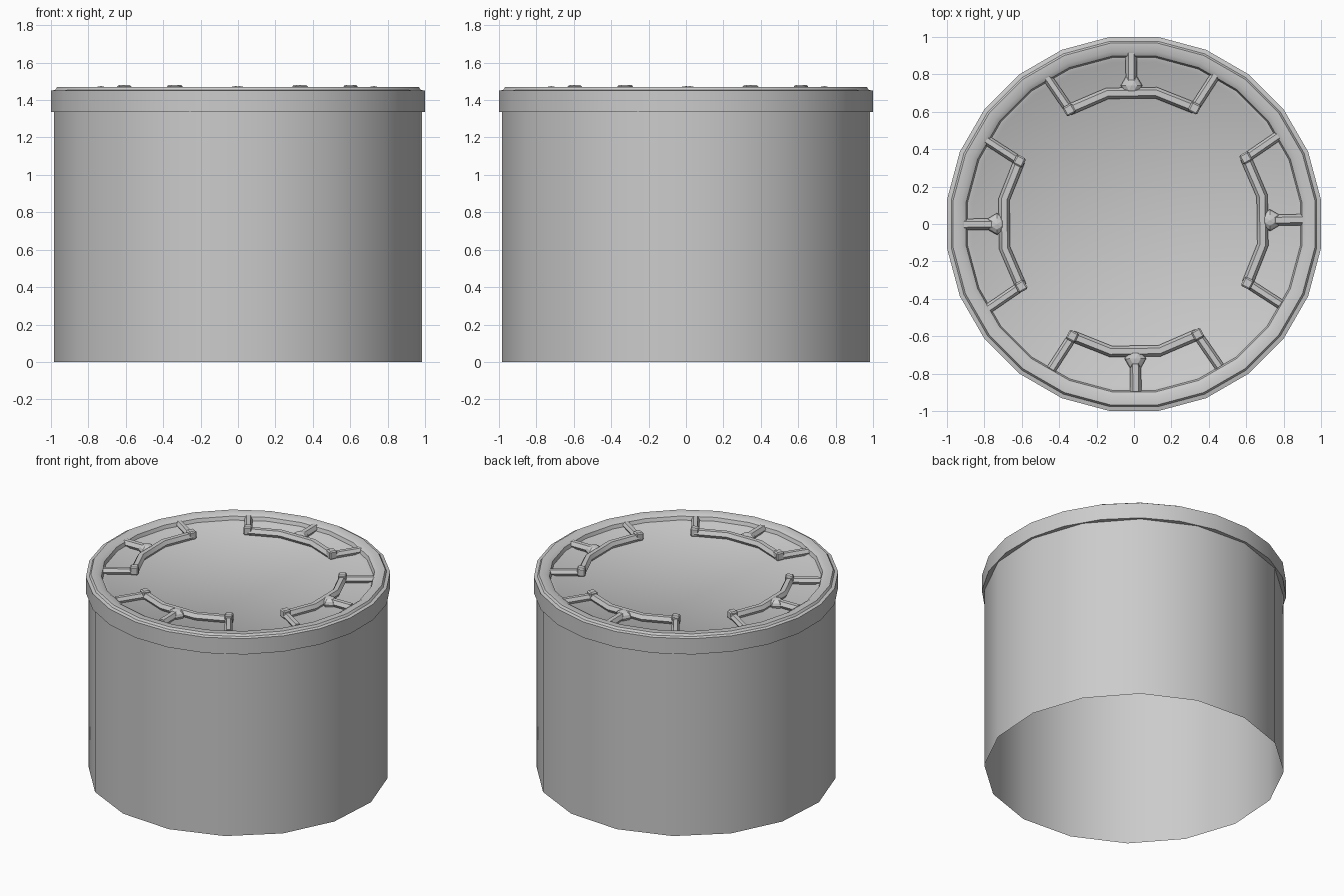
import bpy, bmesh, math
from mathutils import Matrix, Vector

cube = bpy.data.objects.get("Cube")
if cube:
    bpy.data.objects.remove(cube, do_unlink=True)

GREY = (0.6, 0.6, 0.6, 1)
grey = bpy.data.materials.new("plain_grey")
grey.use_nodes = True
grey.diffuse_color = GREY
grey.node_tree.nodes["Principled BSDF"].inputs["Base Color"].default_value = GREY


def smooth(obj, angle=35):
    bpy.ops.object.select_all(action='DESELECT')
    obj.select_set(True)
    bpy.context.view_layer.objects.active = obj
    bpy.ops.object.shade_smooth_by_angle(angle=math.radians(angle))


def add_mesh(name, bm):
    mesh = bpy.data.meshes.new(name)
    bm.to_mesh(mesh)
    bm.free()
    mesh.materials.append(grey)
    obj = bpy.data.objects.new(name, mesh)
    bpy.context.collection.objects.link(obj)
    return obj


def lathe(name, profile, sides, phase):
    """Spin a list of (radius, height) points about the z axis."""
    bm = bmesh.new()
    turn = Matrix.Rotation(math.radians(phase), 4, 'Z')
    verts = [bm.verts.new(turn @ Vector((r, 0, z))) for r, z in profile]
    edges = [bm.edges.new(pair) for pair in zip(verts, verts[1:])]
    bmesh.ops.spin(bm, geom=verts + edges, axis=(0, 0, 1), cent=(0, 0, 0),
                   angle=math.tau, steps=sides)
    bmesh.ops.remove_doubles(bm, verts=bm.verts, dist=0.0005)
    bmesh.ops.recalc_face_normals(bm, faces=bm.faces)
    obj = add_mesh(name, bm)
    smooth(obj)
    return obj


def tube(name, points, radius):
    """Round bar along a flat path, as a mesh."""
    curve = bpy.data.curves.new(name, 'CURVE')
    curve.dimensions = '3D'
    curve.bevel_depth = radius
    curve.bevel_resolution = 1
    curve.use_fill_caps = True
    spline = curve.splines.new('POLY')
    spline.points.add(len(points) - 1)
    for point, (x, y) in zip(spline.points, points):
        point.co = (x, y, BAR_Z, 1)
    temp = bpy.data.objects.new(name, curve)
    bpy.context.collection.objects.link(temp)
    bpy.context.view_layer.update()
    mesh = bpy.data.meshes.new_from_object(temp.evaluated_get(bpy.context.evaluated_depsgraph_get()))
    bpy.data.objects.remove(temp, do_unlink=True)
    mesh.materials.clear()
    mesh.materials.append(grey)
    mesh.name = name
    obj = bpy.data.objects.new(name, mesh)
    bpy.context.collection.objects.link(obj)
    smooth(obj, 50)
    return obj


# Open-bottomed drum wall
lathe("drum_wall", [(0.992, 0), (0.992, 1.4)], 16, 7.5)

# Rounded rim that overhangs the wall
lathe("rim", [(0.96, 1.335), (1.008, 1.335), (1.008, 1.45), (0.985, 1.455),
              (0.975, 1.47), (0.93, 1.47), (0.905, 1.455), (0.89, 1.41)], 24, 7.5)

# Recessed lid with a shallow step at its edge
lathe("lid", [(0.91, 1.43), (0.885, 1.43), (0.87, 1.42), (0, 1.42)], 24, 7.5)

# One bracket at the back of the lid
BAR_Z = 1.44
bracket = [
    tube("bracket_bar", [(-0.335, 0.605), (-0.13, 0.69), (0.13, 0.69), (0.335, 0.605)], 0.03),
    tube("bracket_stem", [(0, 0.72), (0, 0.905)], 0.03),
]
for side, label in ((-1, "right"), (1, "left")):
    bracket.append(tube("bracket_arm_" + label,
                        [(side * 0.33, 0.6), (side * 0.44, 0.765), (side * 0.45, 0.78)], 0.026))
    # Square pin at the corner
    bm = bmesh.new()
    bmesh.ops.create_cube(bm, size=1, matrix=Matrix.Translation((side * 0.335, 0.605, 1.45))
                          @ Matrix.Rotation(math.radians(-28 * side), 4, 'Z')
                          @ Matrix.Diagonal((0.055, 0.055, 0.06, 1)))
    bmesh.ops.bevel(bm, geom=bm.edges[:], offset=0.008, segments=1, affect='EDGES')
    bracket.append(add_mesh("bracket_pin_" + label, bm))

# Six-sided domed knob
bm = bmesh.new()
bmesh.ops.create_uvsphere(bm, u_segments=6, v_segments=6, radius=1,
                          matrix=Matrix.Translation((0, 0.73, 1.435))
                          @ Matrix.Rotation(math.radians(30), 4, 'Z')
                          @ Matrix.Diagonal((0.058, 0.058, 0.04, 1)))
bracket.append(add_mesh("bracket_knob", bm))

# Repeat the bracket around the lid
for turn, place in enumerate(("back", "right", "front", "left")):
    for part in bracket:
        obj = part if turn == 0 else part.copy()
        if turn:
            bpy.context.collection.objects.link(obj)
        obj.location = (-0.003, 0.01, 0)
        obj.rotation_euler.z = math.radians(90 * turn + 0.8)
        obj.name = place + "_" + part.data.name
